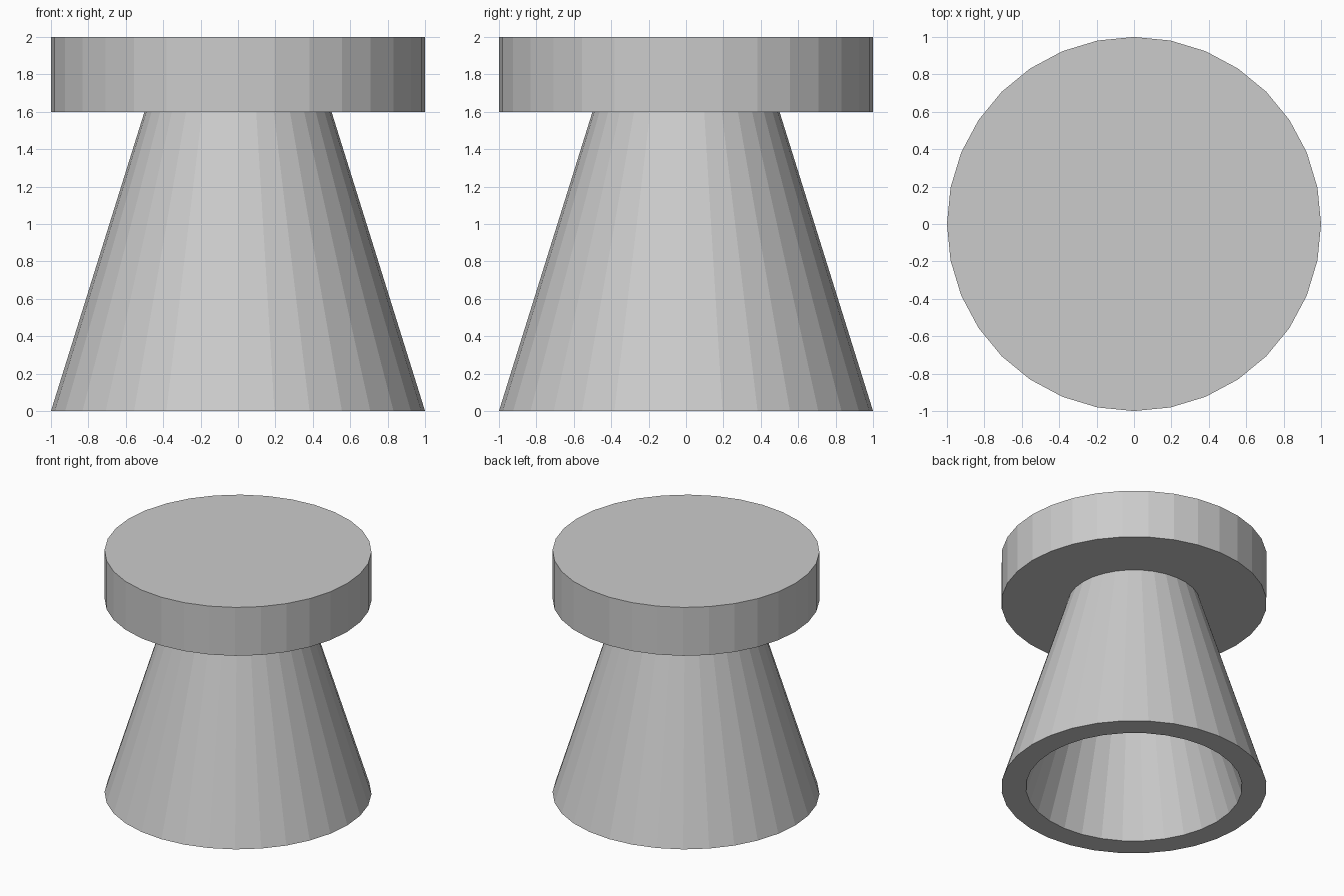
import bpy
import bmesh
from math import cos, sin, tau

SIDES = 32

if "Cube" in bpy.data.objects:
    bpy.data.objects.remove(bpy.data.objects["Cube"], do_unlink=True)

# Single plain grey
grey = bpy.data.materials.new("light_grey")
grey.use_nodes = True
colour = (0.6, 0.6, 0.6, 1.0)
grey.diffuse_color = colour
grey.node_tree.nodes["Principled BSDF"].inputs["Base Color"].default_value = colour


def lathe(name, profile):
    """Revolve a (radius, height) profile, capping both of its ends."""
    bm = bmesh.new()
    rings = [[bm.verts.new((r * cos(tau * i / SIDES), r * sin(tau * i / SIDES), z))
              for i in range(SIDES)] for r, z in profile]
    for low, high in zip(rings, rings[1:]):
        for i in range(SIDES):
            j = (i + 1) % SIDES
            bm.faces.new((low[i], low[j], high[j], high[i]))
    bm.faces.new(rings[0])
    bm.faces.new(rings[-1])
    bmesh.ops.recalc_face_normals(bm, faces=bm.faces)
    mesh = bpy.data.meshes.new(name)
    bm.to_mesh(mesh)
    bm.free()
    mesh.materials.append(grey)
    obj = bpy.data.objects.new(name, mesh)
    bpy.context.collection.objects.link(obj)
    return obj


# Round slab on top
lathe("top_disc", [(1, 1.6), (1, 2)])

# Tapered hollow base, open underneath: cavity ceiling, inner wall, rim, outer wall
lathe("hollow_cone_base", [(0.32, 1.59), (0.815, 0), (1, 0), (0.5, 1.6)])
